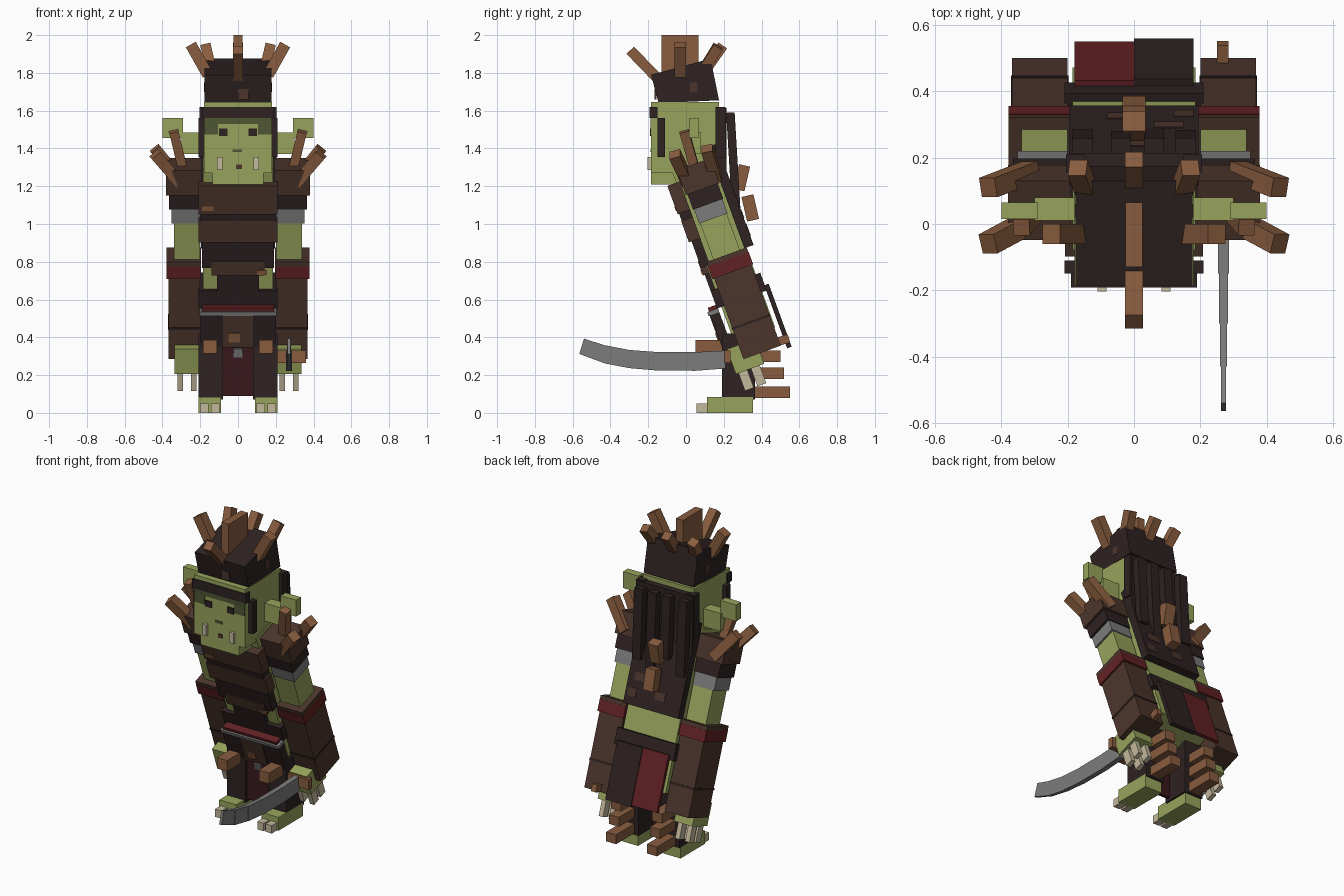
import bpy
import bmesh
import math
from mathutils import Matrix, Vector

if "Cube" in bpy.data.objects:
    bpy.data.objects.remove(bpy.data.objects["Cube"], do_unlink=True)


def material(name, rgb):
    lin = [((c / 255 + 0.055) / 1.055) ** 2.4 for c in rgb] + [1.0]
    m = bpy.data.materials.new(name)
    m.use_nodes = True
    m.diffuse_color = lin
    bsdf = next(n for n in m.node_tree.nodes if n.type == 'BSDF_PRINCIPLED')
    bsdf.inputs["Base Color"].default_value = lin
    return m


SKIN = material("green skin", (151, 163, 92))
DARK = material("dark cloth", (46, 34, 34))
LEATHER = material("brown leather", (75, 53, 44))
WOOD = material("wood spike", (136, 92, 62))
RED = material("red cloth", (98, 33, 36))
MAROON = material("maroon cloth", (56, 24, 28))
STEEL = material("grey steel", (124, 124, 124))
BONE = material("bone", (196, 184, 156))
OLIVE = material("dark olive", (78, 86, 52))

# Frame of the hunched body: leans forward around the forearm line
LEAN = Matrix.Translation((0, 0.232, 0.79)) @ Matrix.Rotation(math.radians(20), 4, 'X')
WORLD = Matrix.Identity(4)


def finish(name, mats, bm, matrix=WORLD):
    bm.transform(matrix)
    bmesh.ops.recalc_face_normals(bm, faces=bm.faces)
    me = bpy.data.meshes.new(name)
    bm.to_mesh(me)
    bm.free()
    me.materials.append(mats)
    ob = bpy.data.objects.new(name, me)
    bpy.context.collection.objects.link(ob)
    return ob


def box(name, mat, x, y, z, frame=WORLD):
    bm = bmesh.new()
    bmesh.ops.create_cube(bm, size=1)
    bm.transform(Matrix.Diagonal((x[1] - x[0], y[1] - y[0], z[1] - z[0], 1)))
    bm.transform(Matrix.Translation((sum(x) / 2, sum(y) / 2, sum(z) / 2)))
    return finish(name, mat, bm, frame)


def pair(name, mat, x, y, z, frame=WORLD):
    box("left_" + name, mat, x, y, z, frame)
    box("right_" + name, mat, (-x[1], -x[0]), y, z, frame)


def bar(name, mat, a, b, w, d=None):
    """Square bar from point a to point b."""
    a, b = Vector(a), Vector(b)
    axis = b - a
    side = Vector((1, 0, 0)) if abs(axis.x) < 0.01 else Vector((0, 1, 0))
    zc = axis.normalized()
    yc = zc.cross(side).normalized()
    xc = yc.cross(zc)
    m = Matrix((xc, yc, zc)).transposed().to_4x4()
    m.translation = (a + b) / 2
    d = d or w
    box(name, mat, (-w / 2, w / 2), (-d / 2, d / 2), (-axis.length / 2, axis.length / 2), m)


def bar_pair(name, mat, a, b, w):
    bar("left_" + name, mat, a, b, w)
    bar("right_" + name, mat, (-a[0], a[1], a[2]), (-b[0], b[1], b[2]), w)


def prism(name, mat, profile, x0, x1):
    """Profile in (y, z), extruded along x."""
    bm = bmesh.new()
    face = bm.faces.new([bm.verts.new((x0, y, z)) for y, z in profile])
    ext = bmesh.ops.extrude_face_region(bm, geom=[face])
    verts = [g for g in ext["geom"] if isinstance(g, bmesh.types.BMVert)]
    bmesh.ops.translate(bm, verts=verts, vec=(x1 - x0, 0, 0))
    return finish(name, mat, bm)


# Feet and legs
pair("foot", SKIN, (.09, .21), (.11, .355), (0, .085))
for i, x in enumerate((.098, .155)):
    pair(f"toe_claw_{i}", BONE, (x, x + .045), (.055, .12), (0, .05))
pair("leg", DARK, (.08, .21), (.19, .365), (.07, .42))
pair("knee_spike", WOOD, (.112, .185), (.05, .2), (.315, .385))
for i, (z, y) in enumerate(((.08, .55), (.18, .52), (.27, .5))):
    pair(f"leg_back_spike_{i}", WOOD, (.11, .18), (.34, y), (z, z + .06))
box("front_flap", MAROON, (-.08, .08), (.205, .225), (.09, .42))

# Torso with chest plates, belt and loincloth
box("torso", SKIN, (-.185, .185), (-.12, .11), (-.4, .58), LEAN)
box("chest_plate", LEATHER, (-.208, .208), (-.17, -.1), (.34, .5), LEAN)
box("chest_trim", DARK, (-.2, .2), (-.162, -.1), (.30, .34), LEAN)
box("stomach_plate", LEATHER, (-.21, .21), (-.165, -.1), (.18, .30), LEAN)
box("belly_plate", DARK, (-.19, .19), (-.15, -.1), (.03, .18), LEAN)
box("belly_strip", LEATHER, (-.14, .14), (-.155, -.1), (-.01, .07), LEAN)
box("belly_cloth", DARK, (-.11, .11), (-.145, -.1), (-.1, -.01), LEAN)
box("chest_patch", WOOD, (-.19, -.13), (-.173, -.165), (.36, .385), LEAN)
box("stomach_patch", WOOD, (.1, .15), (-.158, -.15), (-.005, .02), LEAN)
box("belt", DARK, (-.21, .21), (-.145, .135), (-.2, -.1), LEAN)
box("buckle_lining", RED, (-.19, .19), (-.19, -.14), (-.2, -.18), LEAN)
box("buckle_bar", STEEL, (-.205, .205), (-.2, -.14), (-.222, -.2), LEAN)
pair("loin_plate", DARK, (.07, .2), (-.19, -.14), (-.4, -.222), LEAN)
box("loin_centre", LEATHER, (-.08, .08), (-.195, -.14), (-.4, -.222), LEAN)
box("loin_patch", WOOD, (-.05, .01), (-.2, -.194), (-.37, -.32), LEAN)
box("loin_stud", STEEL, (-.025, .025), (-.195, -.15), (-.46, -.41), LEAN)
box("back_flap_dark", DARK, (0, .18), (.132, .157), (-.525, -.17), LEAN)
box("back_flap_red", RED, (-.18, 0), (.132, .152), (-.515, -.17), LEAN)

# Cloak on the back
box("cloak", DARK, (-.195, .195), (.1, .152), (.05, .62), LEAN)
for i, (x, s, w) in enumerate(((-.08, .12, .07), (.06, .2, .09), (.12, .1, .06), (-.02, .36, .06))):
    box(f"cloak_patch_{i}", LEATHER, (x, x + w), (.15, .155), (s, s + .05), LEAN)
bar("cloak_spike_upper", WOOD, (0, .28, 1.18), (0, .31, 1.31), .07, .06)
bar("cloak_spike_lower", WOOD, (0, .355, 1.02), (0, .325, 1.15), .07, .065)

# Arms: sleeve, cuff, band, shoulder pad, hand and claws
pair("sleeve", LEATHER, (.2, .368), (-.105, .105), (-.5, .05), LEAN)
pair("sleeve_stitch", DARK, (.198, .371), (-.108, .108), (-.335, -.322), LEAN)
pair("cuff", RED, (.195, .378), (-.115, .115), (-.045, .025), LEAN)
pair("cuff_rim", LEATHER, (.195, .378), (-.113, .113), (.025, .05), LEAN)
pair("upper_arm", SKIN, (.2, .34), (-.075, .075), (.02, .45), LEAN)
pair("arm_band", STEEL, (.2, .352), (-.08, .08), (.255, .335), LEAN)
pair("shoulder_lining", DARK, (.195, .365), (-.085, .085), (.335, .42), LEAN)
pair("shoulder_pad", LEATHER, (.19, .38), (-.095, .095), (.42, .56), LEAN)
pair("hand", SKIN, (.205, .335), (-.17, -.01), (-.56, -.42), LEAN)
for i, v in enumerate((-.155, -.085)):
    for j, x in enumerate((.22, .29)):
        pair(f"finger_claw_{i}{j}", BONE, (x, x + .03), (v, v + .05), (-.66, -.55), LEAN)
bar_pair("shoulder_spike_back", WOOD, (.31, .16, 1.24), (.44, .11, 1.40), .06)
bar_pair("shoulder_spike_front", WOOD, (.31, .01, 1.22), (.44, -.06, 1.37), .06)
bar_pair("shoulder_spike_top", WOOD, (.29, .05, 1.28), (.34, -.01, 1.49), .05)

# Head, jaw, ears
box("head", SKIN, (-.18, .18), (-.185, .175), (1.27, 1.645))
box("jaw", SKIN, (-.135, .135), (-.185, -.02), (1.21, 1.28))
pair("ear", SKIN, (.17, .3), (.01, .08), (1.37, 1.485))
pair("ear_tip", SKIN, (.29, .4), (.015, .065), (1.455, 1.56))
pair("tusk", BONE, (.083, .11), (-.203, -.18), (1.285, 1.355))

# Face plates
box("brow_shadow", OLIVE, (-.18, .18), (-.188, -.18), (1.53, 1.56))
pair("brow_side", OLIVE, (.105, .18), (-.189, -.18), (1.475, 1.54))
pair("eye", DARK, (.055, .1), (-.190, -.18), (1.465, 1.505))
box("nose", OLIVE, (-.03, .02), (-.189, -.18), (1.38, 1.395))
box("mouth", LEATHER, (-.01, .02), (-.189, -.18), (1.29, 1.315))

# Headband, side straps and hanging hair
box("headband", DARK, (-.19, .19), (-.192, -.15), (1.56, 1.62))
pair("cheek_strap", DARK, (.175, .21), (-.15, -.11), (1.355, 1.56))
pair("side_lock", DARK, (.15, .205), (.155, .21), (1.35, 1.62))
box("hair_panel", DARK, (-.195, .195), (.16, .215), (1.28, 1.615))
for i, (x, z) in enumerate(((-.175, 1.12), (-.06, 1.2), (.04, .98), (.135, 1.15))):
    y = .235 + (1.59 - z) * .06
    bar(f"hair_strip_{i}", DARK, (x + .02, .235, 1.59), (x + .02, y, z), .06, .045)

# Hat with its spikes
prism("hat", DARK, [(-.185, 1.79), (.13, 1.875), (.175, 1.655), (-.145, 1.64)], -.177, .177)
box("hat_patch", LEATHER, (.0, .055), (-.168, -.155), (1.66, 1.715))
pair("hat_side_patch", LEATHER, (.17, .18), (.02, .06), (1.70, 1.75))
box("hat_crest", WOOD, (-.025, .025), (-.13, .065), (1.78, 2.0))
bar("hat_spike_front", WOOD, (0, -.15, 1.77), (0, -.295, 1.92), .055)
bar("hat_spike_back", WOOD, (0, .1, 1.81), (0, .195, 1.945), .055)
bar_pair("hat_spike_side", WOOD, (.16, -.03, 1.79), (.25, -.03, 1.95), .06)
bar_pair("hat_spike_rear", WOOD, (.14, .09, 1.81), (.17, .17, 1.94), .055)

# Curved blade in the left hand, thinning in steps to the tip
stations = [(.21, .235, .33), (.05, .223, .322), (-.15, .224, .322), (-.3, .237, .333),
            (-.43, .262, .358), (-.565, .312, .393)]
for i in range(5):
    (y0, b0, t0), (y1, b1, t1) = stations[i], stations[i + 1]
    half = (.017, .016, .014, .011, .008)[i]
    tip = y1 + (.025 if i == 4 else 0)
    prism(f"blade_{i}", STEEL, [(y0, b0), (y0, t0), (tip, t1), (y1, b1)], .27 - half, .27 + half)
box("sword_guard", WOOD, (.21, .36), (.2, .235), (.265, .33))
bar("sword_handle", WOOD, (.268, .2, .285), (.268, .545, .395), .034, .045)
